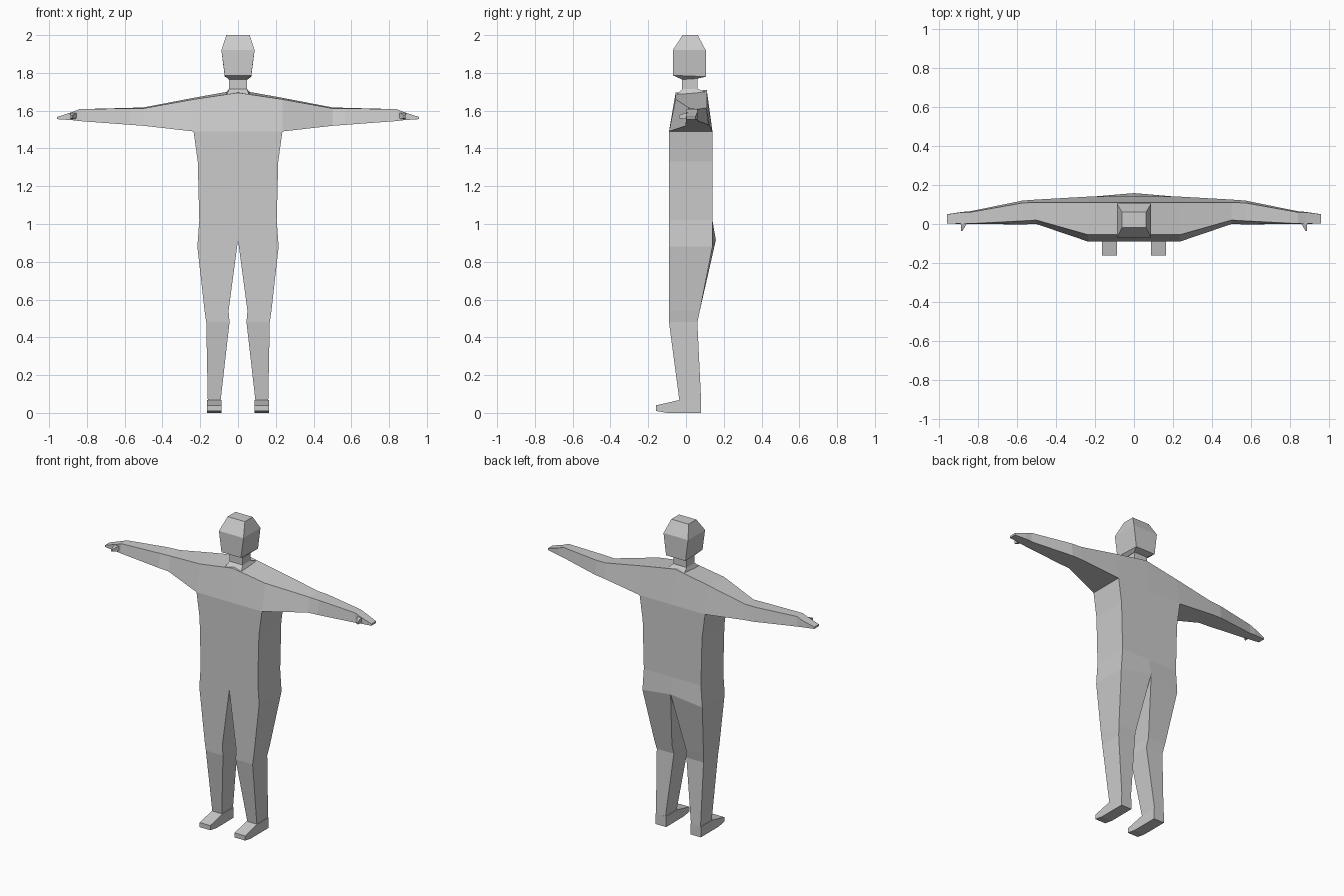
import bpy, bmesh

if "Cube" in bpy.data.objects:
    bpy.data.objects.remove(bpy.data.objects["Cube"])

grey = bpy.data.materials.new("plain_grey")
grey.diffuse_color = (0.6, 0.6, 0.6, 1)
grey.use_nodes = True
grey.node_tree.nodes["Principled BSDF"].inputs["Base Color"].default_value = grey.diffuse_color


def loft(name, sections, cap_start=False, cap_end=False, mirror=True, seam=None):
    """Join four-point loops into a flat-sided tube; faces lying on x = 0 are dropped."""
    bm = bmesh.new()
    rings = [[bm.verts.new(p) for p in s] for s in sections]
    for a, b in zip(rings, rings[1:]):
        for i in range(4):
            j = (i + 1) % 4
            quad = [a[i], a[j], b[j], b[i]]
            if mirror and all(abs(v.co.x) < 1e-5 for v in quad):
                continue
            bm.faces.new(quad)
    if cap_start:
        bm.faces.new(rings[0][::-1])
    if cap_end:
        bm.faces.new(rings[-1])
    bmesh.ops.recalc_face_normals(bm, faces=bm.faces)
    # make sure the shell faces outwards
    centre = sum((v.co for v in bm.verts), bm.verts[:][0].co * 0) / len(bm.verts)
    if sum((f.calc_center_median() - centre).dot(f.normal) * f.calc_area() for f in bm.faces) < 0:
        bmesh.ops.reverse_faces(bm, faces=bm.faces)
    me = bpy.data.meshes.new(name)
    bm.to_mesh(me)
    bm.free()
    me.materials.append(grey)
    ob = bpy.data.objects.new(name, me)
    bpy.context.collection.objects.link(ob)
    if mirror:
        ob.modifiers.new("mirror", "MIRROR").use_axis[0] = True
    return ob


def level(x0, x1, y0, y1, z, dz=0, back=0):
    """Horizontal loop; the inner edge may sit higher and further back."""
    return [(x0, y0, z + dz), (x1, y0, z), (x1, y1, z), (x0, y1 + back, z + dz)]


# trunk and legs, from chest to ankle
loft("trunk_and_legs", [
    level(0, .235, -.09, .14, 1.49),
    level(0, .213, -.09, .14, 1.33),
    level(0, .205, -.09, .14, 1.02),
    level(0, .215, -.09, .14, .88, .035, .018),
    level(.05, .177, -.09, .073, .54),
    level(.045, .168, -.09, .06, .48),
    level(.092, .16, -.035, .08, .065),
])

# feet: side profile carried across the width
foot = [(-.16, .01), (-.16, .04), (-.035, .068), (.08, .068), (.08, 0), (-.10, 0)]
bm = bmesh.new()
f = bm.faces.new([bm.verts.new((.087, y, z)) for y, z in foot])
new = bmesh.ops.extrude_face_region(bm, geom=[f])["geom"]
for v in new:
    if isinstance(v, bmesh.types.BMVert):
        v.co.x = .163
bmesh.ops.recalc_face_normals(bm, faces=bm.faces)
me = bpy.data.meshes.new("feet")
bm.to_mesh(me)
bm.free()
me.materials.append(grey)
feet = bpy.data.objects.new("feet", me)
bpy.context.collection.objects.link(feet)
feet.modifiers.new("mirror", "MIRROR").use_axis[0] = True


def slice_x(x, fb, ft, bt, bb, zb, zt, rise=0):
    """Upright loop across the arm: front bottom, front top, back top, back bottom."""
    return [(x, fb, zb), (x, ft, zt), (x, bt, zt + rise), (x, bb, zb)]


# chest, shoulders, arms and hands
loft("chest_and_arms", [
    slice_x(0, -.09, -.055, .11, .14, 1.49, 1.695, .015),
    slice_x(.235, -.09, -.055, .11, .14, 1.49, 1.66, .008),
    slice_x(.5, .0, .02, .11, .125, 1.52, 1.612, .005),
    slice_x(.57, -.002, .016, .108, .12, 1.525, 1.612, .003),
    slice_x(.84, 0, .002, .06, .065, 1.545, 1.608),
    slice_x(.88, 0, .002, .06, .062, 1.55, 1.592),
    slice_x(.957, .003, .003, .05, .05, 1.555, 1.567),
], cap_end=True)

# thumbs
loft("thumbs", [
    [(.85, .01, 1.555), (.89, .01, 1.555), (.89, .01, 1.59), (.85, .01, 1.59)],
    [(.865, -.012, 1.557), (.885, -.012, 1.557), (.885, -.012, 1.585), (.865, -.012, 1.585)],
    [(.878, -.036, 1.56), (.887, -.036, 1.56), (.887, -.036, 1.575), (.878, -.036, 1.575)],
], cap_end=True)


def ring(w, y0, y1, z0, z1, wb=None):
    """Full-width loop whose front and back may differ in height and width."""
    b = wb or w
    return [(-w, y0, z0), (w, y0, z0), (b, y1, z1), (-b, y1, z1)]


# neck and head
loft("neck", [
    ring(.06, -.055, .10, 1.68, 1.70),
    ring(.048, -.02, .062, 1.715, 1.715),
    ring(.048, -.02, .062, 1.775, 1.775),
], mirror=False)
loft("head", [
    ring(.05, -.02, .062, 1.765, 1.77),
    ring(.07, -.07, .105, 1.787, 1.78),
    ring(.088, -.07, .105, 1.92, 1.92),
    ring(.062, -.018, .062, 2.0, 2.0),
], cap_start=True, cap_end=True, mirror=False)
